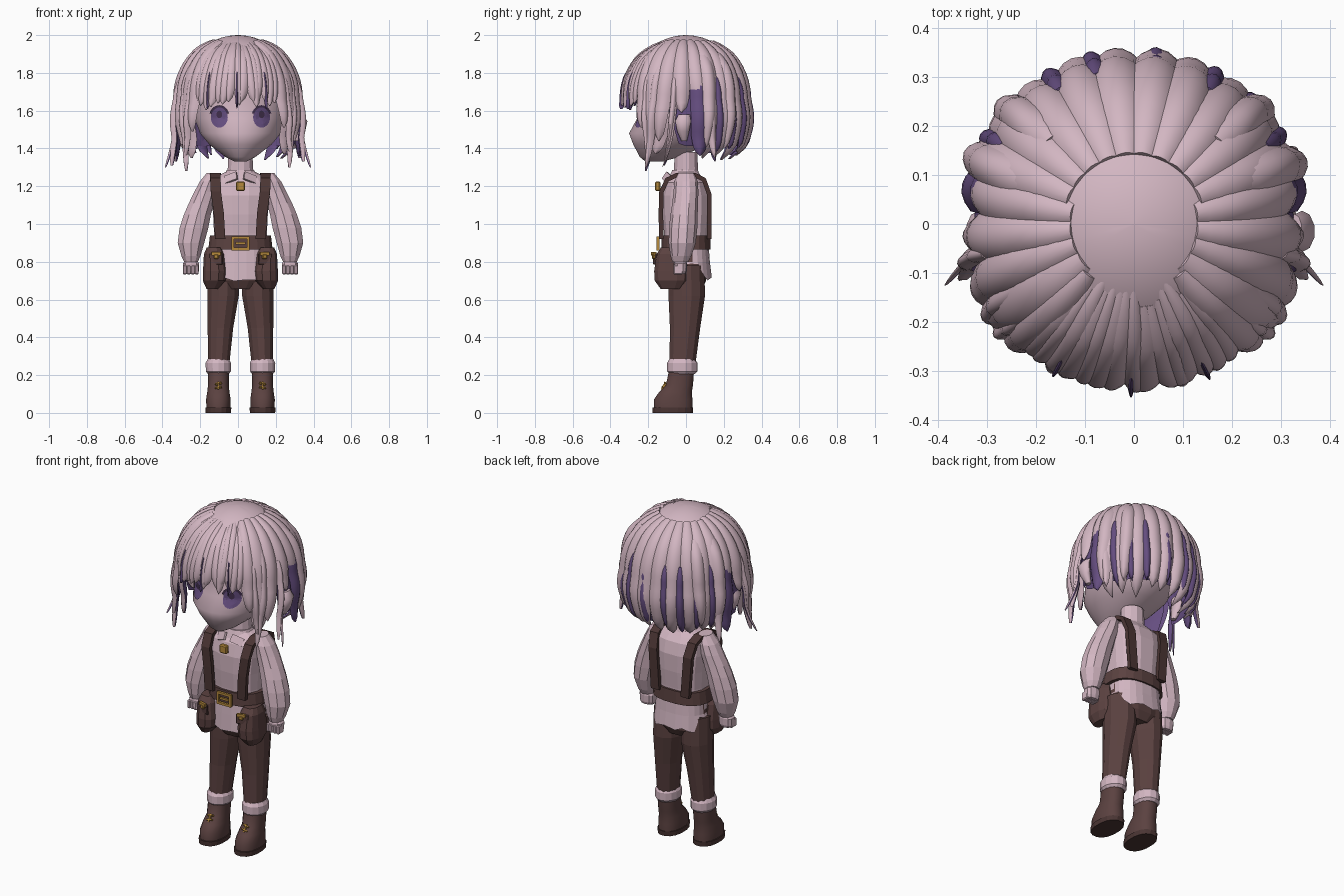
import bpy, bmesh, math, random
from mathutils import Vector
from mathutils.bvhtree import BVHTree

random.seed(4)
if "Cube" in bpy.data.objects:
    bpy.data.objects.remove(bpy.data.objects["Cube"])

def material(name, *rgb):
    m = bpy.data.materials.new(name)
    m.use_nodes = True
    m.diffuse_color = (*rgb, 1)
    bsdf = next(n for n in m.node_tree.nodes if n.type == 'BSDF_PRINCIPLED')
    bsdf.inputs["Base Color"].default_value = (*rgb, 1)
    return m

PINK = material("pale_mauve", .65, .47, .54)
PURPLE = material("hair_shadow_purple", .13, .075, .215)
BROWN = material("leather_brown", .105, .054, .052)
DARK = material("dark_leather", .07, .036, .034)
GOLD = material("brass", .46, .25, .045)
LASH = material("lash_plum", .055, .03, .075)
MID = 0.013          # body sits a little off the hair's centre

def make(name, verts, faces, mats, smooth=False, rule=None, x=MID):
    mesh = bpy.data.meshes.new(name)
    mesh.from_pydata(verts, [], faces)
    for m in mats:
        mesh.materials.append(m)
    if rule:
        for p in mesh.polygons:
            p.material_index = rule(p)
    bm = bmesh.new()
    bm.from_mesh(mesh)
    bmesh.ops.recalc_face_normals(bm, faces=bm.faces)
    bm.to_mesh(mesh)
    bm.free()
    if smooth:
        mesh.shade_smooth()
        mesh.set_sharp_from_angle(angle=math.radians(50))
    ob = bpy.data.objects.new(name, mesh)
    ob.location.x = x
    bpy.context.collection.objects.link(ob)
    return ob

def bridge(rows, n, closed=True):
    return [(i * n + j, i * n + (j + 1) % n, (i + 1) * n + (j + 1) % n, (i + 1) * n + j)
            for i in range(rows - 1) for j in range(n if closed else n - 1)]

def loft(name, rings, mat, n=12, p=2, smooth=False, caps=True):
    """Stack of horizontal superellipse rings (x, y, z, rx, ry)."""
    verts = []
    for x, y, z, rx, ry in rings:
        for j in range(n):
            a = math.tau * (j + .5) / n
            c, s = math.cos(a), math.sin(a)
            verts.append((x + rx * math.copysign(abs(c) ** (2 / p), c),
                          y + ry * math.copysign(abs(s) ** (2 / p), s), z))
    ends = [tuple(range(n)), tuple(range(len(verts) - n, len(verts)))] if caps else []
    return make(name, verts, bridge(len(rings), n) + ends, [mat], smooth)

def box(name, centre, size, mat, rot=(0, 0, 0), bevel=0):
    v = [(size[0] * i / 2, size[1] * j / 2, size[2] * k / 2) for k in (-1, 1) for i, j in ((-1, -1), (1, -1), (1, 1), (-1, 1))]
    ob = make(name, v, bridge(2, 4) + [(0, 1, 2, 3), (4, 5, 6, 7)], [mat])
    ob.location = (centre[0] + MID, centre[1], centre[2])
    ob.rotation_euler = rot
    if bevel:
        ob.modifiers.new("bevel", 'BEVEL').width = bevel

def ribbon(name, path, width, thick, mat):
    pts, verts = [Vector(p) for p in path], []
    for i, p in enumerate(pts):
        t = (pts[min(i + 1, len(pts) - 1)] - pts[max(i - 1, 0)]).normalized()
        nrm = t.cross(Vector((1, 0, 0))).normalized() * thick / 2
        w = Vector((width / 2, 0, 0))
        verts += [p - w - nrm, p + w - nrm, p + w + nrm, p - w + nrm]
    k = len(verts)
    make(name, verts, bridge(len(pts), 4) + [(0, 1, 2, 3), (k - 4, k - 3, k - 2, k - 1)], [mat])

# Head, neck, ears and eyes
head = loft("head", [(0, -.17, 1.33, .03, .045), (0, -.14, 1.355, .08, .105), (0, -.08, 1.42, .165, .2),
                     (0, -.048, 1.48, .215, .255), (0, -.01, 1.56, .245, .25), (0, 0, 1.66, .262, .26),
                     (0, 0, 1.8, .24, .24), (0, 0, 1.9, .15, .15)], PINK, 28, smooth=True)
loft("neck", [(0, 0, 1.2, .075, .07), (0, 0, 1.38, .065, .062)], PINK)
tree = BVHTree.FromPolygons([v.co for v in head.data.vertices], [tuple(p.vertices) for p in head.data.polygons])

def on_face(x, z, lift):
    return (x, tree.ray_cast(Vector((x, -1, z)), Vector((0, 1, 0)))[0].y - lift, z)

for side, s in (("left", 1), ("right", -1)):
    for part, mat, rx, rz, z0, lift in (("eye", PURPLE, .045, .055, 1.565, .005), ("pupil", LASH, .015, .02, 1.58, .008)):
        rows = [[on_face(s * .112 + rx * k / 3 * math.cos(a), z0 + rz * k / 3 * math.sin(a), lift)
                 for a in [math.tau * j / 20 for j in range(20)]] for k in (.01, 1, 2, 3)]
        make(f"{side}_{part}", sum(rows, []), bridge(4, 20), [mat])
    lash = [[on_face(s * (.112 + r * math.cos(a)), 1.567 + (r + .008) * math.sin(a), .008)
             for a in [math.pi * (.1 + .8 * j / 10) for j in range(11)]] for r in (.042, .054)]
    make(f"{side}_lash", sum(lash, []), bridge(2, 11, False), [LASH])
    loft(f"{side}_ear", [(s * .3, -.01, 1.44, .014, .015), (s * .32, -.015, 1.49, .024, .032),
                         (s * .33, -.015, 1.545, .026, .042), (s * .315, -.01, 1.58, .014, .03)], PINK, 10, smooth=True)

# Hair: every lock follows one dome-and-drop profile
ZC, RZ = 1.66, .333

def profile(s, R, flare=0):
    q = R * math.pi / 2
    if s < q:
        return R * math.sin(s / R), ZC + RZ * math.cos(s / R), s / R
    d = s - q
    r = R + .015 * math.sin(min(1, d / .2) * math.pi) - 6 * max(0, d - .2) ** 2 * (flare == 0) + flare * (d / .3) ** 2
    return r, ZC - d, math.pi / 2

def length_to(z, R):
    return R * math.pi / 2 + ZC - z if z < ZC else R * math.acos((z - ZC) / RZ)

def lock(name, az, s0, z1, w, bulge=.03, drift=0, flare=0, tip=.35, R=.318, root=.5, skin=PINK):
    rows, half, n = 18, 3, 12
    end, verts = length_to(z1, R), []
    for i in range(rows):
        t = i / (rows - 1)
        r, z, phi = profile(s0 + (end - s0) * t, R, flare)
        a = math.radians(az + drift * t * t)
        taper = math.sqrt(max(0, 1 - max(0, (t - 1 + tip) / tip) ** 2)) * .96 + .04
        grow = min(1, root + 2.5 * t)
        h = w * taper * min(1, .2 + r / R) * min(1, grow + .3)
        section = [(j / half, bulge) for j in range(-half, half + 1)]
        section += [(j / half, -.012) for j in range(half - 1, -half, -1)]
        for u, b in section:
            out = b * (1 - u * u) * (.35 + .65 * taper) * grow
            b2 = a + h * u / max(r, .08)
            rr = r + out * math.sin(phi)
            verts.append((rr * math.cos(b2), rr * math.sin(b2), z + out * math.cos(phi)))
    faces = bridge(rows, n) + [tuple(range(n)), tuple(range(len(verts) - n, len(verts)))]
    make(name, verts, faces, [skin, PURPLE], True,
         lambda p: int(p.index < (rows - 1) * n and p.index % n >= 2 * half), 0)

# Scalp: pale crown, purple underneath, cut away over the face
n, rows, verts = 48, 18, []
for i in range(rows):
    for j in range(n):
        a = math.tau * j / n
        end = length_to(1.41 + .3 * min(1, max(0, (-math.sin(a) - .12) / .25)), .312)
        r, z, _ = profile(.004 + end * i / (rows - 1), .312)
        verts.append((r * math.cos(a), r * math.sin(a), z + .007))
make("scalp", verts, bridge(rows, n) + [tuple(range(n))], [PINK, PURPLE], True, lambda p: int(p.center.z < 1.72), 0)

for i in range(10):
    lock(f"back_lock_{i}", 24 + 132 * i / 9, .145, random.uniform(1.335, 1.385), .055, tip=.5, drift=random.uniform(-4, 4))
for i, az in enumerate((31, 46, 61, 82, 104, 119, 134, 149)):
    lock(f"under_streak_{i}", az, .4, random.uniform(1.36, 1.42), .026, .024, 2, tip=.5, R=.325, skin=PURPLE)
for i, az in enumerate((22, 44, 136, 158)):
    lock(f"back_over_lock_{i}", az, .26, random.uniform(1.37, 1.43), .045, .035, random.uniform(-5, 5), tip=.6, R=.33)
for i in range(15):
    lock(f"bang_{i}", -130 + 80 * i / 14 + random.uniform(-1, 1), random.uniform(.12, .18), random.uniform(1.6, 1.66),
         random.uniform(.028, .038), .02, random.uniform(-4, 4), tip=.35, R=.328, root=.1)
for i, az in enumerate((-118, -91, -64)):
    lock(f"bang_streak_{i}", az, .35, 1.61, .008, .022, R=.33, skin=PURPLE)
for side, s in (("left", 1), ("right", -1)):
    def az_of(az):
        return az if s > 0 else 180 - az
    # azimuth, start, end height, half width, drift, flare, taper, radius
    for i, (az, s0, z1, w, drift, flare, tip, R) in enumerate((
            (10, .13, 1.6, .05, 4, 0, .4, .318), (-6, .13, 1.58, .05, 2, 0, .4, .32), (-20, .13, 1.43, .05, -6, .01, .5, .322),
            (-36, .13, 1.48, .06, 4, 0, .45, .322), (-46, .14, 1.5, .045, 2, 0, .5, .325), (-30, .3, 1.29, .028, -8, .012, .6, .325),
            (-40, .35, 1.36, .022, 3, .02, .6, .325), (-27, .35, 1.36, .06, -6, .005, .5, .285),
            (22, .35, 1.34, .03, 3, .03, .6, .325), (-11, .4, 1.32, .018, -7, .03, .6, .325))):
        lock(f"{side}_side_lock_{i}", az_of(az), s0, z1 + .01 * s, w, .026, s * drift, flare, tip, R)
    lock(f"{side}_under_lock", az_of(13), .36, 1.36, .05, .026, 0, .012, .4, .318, skin=PURPLE)
    lock(f"{side}_tendril", az_of(-9), .45, 1.3, .008, .008, -s * 9, .055, .6, .325)

# Shirt: torso, collar, ragged tail
loft("shirt_torso", [(0, 0, .84, .145, .115), (0, 0, .95, .142, .118), (0, 0, 1.05, .147, .127),
                     (0, 0, 1.15, .157, .128), (0, 0, 1.22, .162, .11), (0, 0, 1.25, .135, .085),
                     (0, 0, 1.275, .08, .065)], PINK, 16, 2.6)
loft("collar", [(0, -.005, 1.24, .1, .09), (0, -.005, 1.285, .075, .07)], PINK, 12)
tail = loft("shirt_tail", [(0, 0, .9, .148, .12), (0, 0, .8, .155, .127), (0, .002, .712, .16, .135)], PINK, 24, 2.6, caps=False)
for v in list(tail.data.vertices)[-24:]:
    v.co.z += random.uniform(-.015, .015) + (.08 if abs(v.co.y) < .09 else 0)

# Belt, buckle and pendant
loft("belt", [(0, 0, .865, .172, .132), (0, 0, .94, .163, .13)], BROWN, 20, 2.5)
for k in (-1, 1):
    box("buckle_rail", (0, -.148, .898 + .03 * k), (.095, .014, .014), GOLD)
    box("buckle_post", (.041 * k, -.148, .898), (.014, .014, .07), GOLD)
box("buckle_prong", (0, -.148, .898), (.055, .012, .012), GOLD)
box("pendant", (0, -.15, 1.2), (.048, .028, .05), GOLD, bevel=.006)

for side, s in (("left", 1), ("right", -1)):
    box(f"{side}_collar_flap", (s * .05, -.1, 1.245), (.07, .012, .045), PINK, (-.5, s * .35, s * .35))
    # Suspender over the shoulder
    ribbon(f"{side}_suspender", [(s * .107, -.131, .92), (s * .115, -.133, 1.06), (s * .13, -.13, 1.17),
                                 (s * .133, -.1, 1.235), (s * .133, -.05, 1.258), (s * .13, .05, 1.258),
                                 (s * .125, .095, 1.235), (s * .115, .122, 1.16), (s * .098, .124, .92)], .054, .024, DARK)
    # Puffed sleeve, hand and fingers
    loft(f"{side}_sleeve", [(s * .145, 0, 1.27, .035, .045), (s * .165, 0, 1.225, .053, .062),
                            (s * .185, 0, 1.17, .062, .066), (s * .207, -.005, 1.11, .07, .068),
                            (s * .228, -.01, 1.05, .075, .072), (s * .246, -.015, .98, .08, .075),
                            (s * .262, -.02, .9, .074, .072), (s * .262, -.027, .83, .053, .055),
                            (s * .262, -.03, .8, .038, .042)], PINK, 10)
    loft(f"{side}_hand", [(s * .26, -.03, .81, .03, .03), (s * .262, -.03, .79, .045, .036),
                          (s * .262, -.03, .75, .043, .034), (s * .262, -.03, .735, .034, .028)], PINK, 10, 2.6)
    for k in range(4):
        box(f"{side}_finger_{k}", (s * (.231 + .021 * k), -.042, .757), (.02, .05, .05), PINK, bevel=.005)
    # Hip pouch with clasp and stud
    loft(f"{side}_pouch", [(s * .14, -.075, .875, .04, .06), (s * .14, -.08, .84, .055, .078),
                           (s * .136, -.078, .75, .064, .093), (s * .139, -.078, .7, .062, .09),
                           (s * .15, -.08, .655, .03, .055)], BROWN, 12, 2.5)
    box(f"{side}_pouch_flap", (s * .13, -.16, .815), (.075, .012, .06), BROWN, (.08, 0, s * .3), .004)
    box(f"{side}_pouch_clasp", (s * .127, -.17, .842), (.05, .014, .018), GOLD, (0, 0, s * .3))
    box(f"{side}_pouch_stud", (s * .127, -.17, .828), (.026, .018, .024), GOLD, (0, 0, s * .3), .004)
    # Trouser leg, fleece cuff and boot
    loft(f"{side}_leg", [(s * .09, 0, .78, .085, .1), (s * .092, .004, .62, .086, .1),
                         (s * .106, -.005, .45, .07, .083), (s * .116, -.02, .24, .057, .07)], BROWN, 12)
    c = s * .117
    loft(f"{side}_boot_cuff", [(c, -.02, .205, .056, .066), (c, -.02, .22, .068, .08), (c, -.02, .265, .069, .08),
                               (c, -.02, .285, .058, .068)], PINK, 14)
    loft(f"{side}_boot", [(c, -.068, .02, .064, .104), (c, -.068, .07, .066, .104), (c, -.056, .11, .06, .088),
                          (c, -.035, .145, .056, .073), (c, -.025, .215, .057, .068)], BROWN, 16, 2.3, True)
    loft(f"{side}_sole", [(c, -.07, 0, .068, .108), (c, -.07, .028, .07, .11)], DARK, 16, 2.3)
    for k in (0, 1):
        box(f"{side}_lace_{k}", (c, -.122 + k * .012, .133 + .022 * k), (.036, .014, .007), GOLD, (-.8, .25 * s, 0))
    box(f"{side}_lace_tie", (c, -.117, .143), (.008, .012, .045), GOLD, (-.5, 0, 0))

# Trouser seat
loft("trouser_seat", [(0, 0, .655, .1, .085), (0, 0, .7, .165, .108), (0, 0, .88, .15, .112)], BROWN, 16, 2.5)
